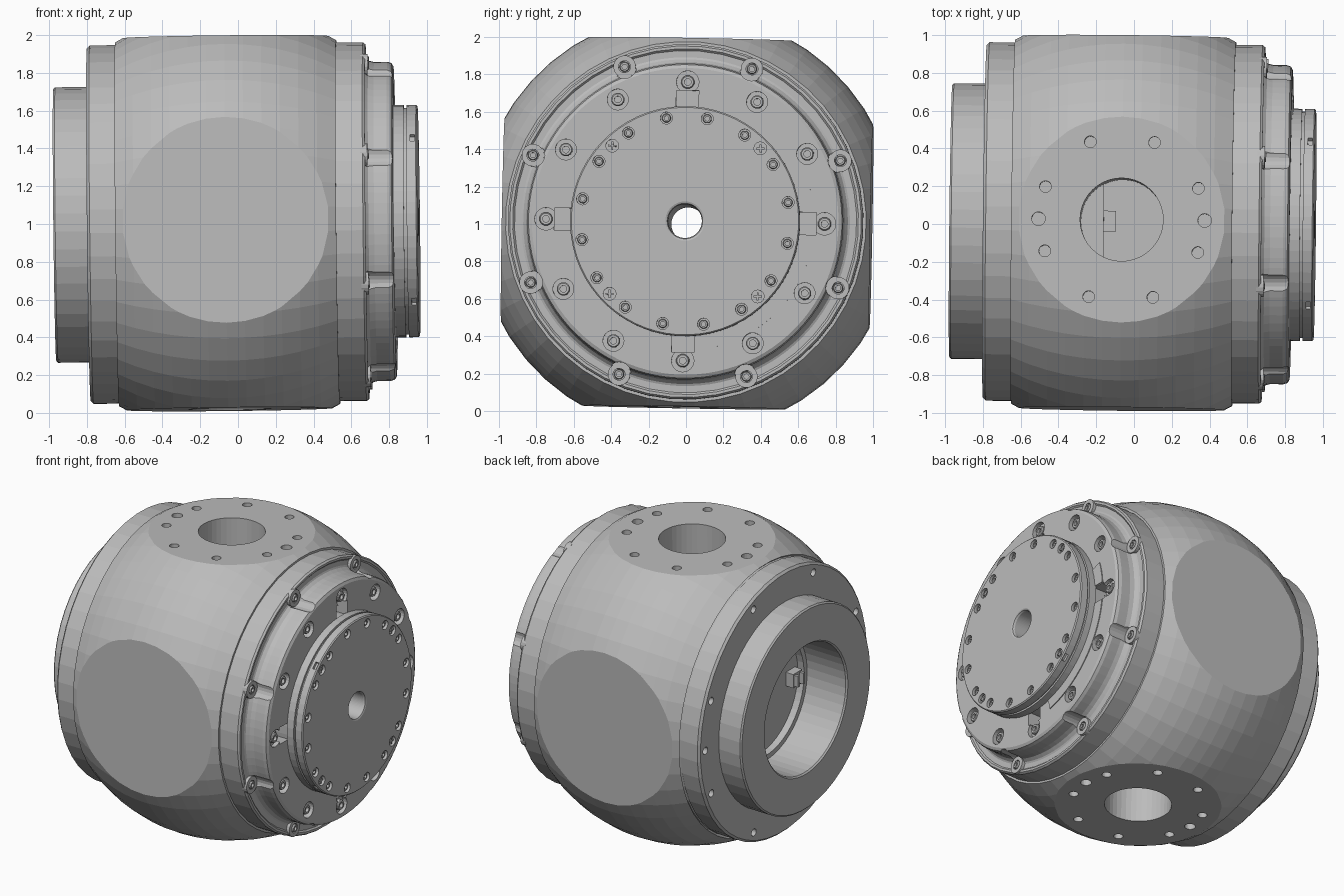
import bpy, bmesh, math
from mathutils import Matrix, Vector

cube = bpy.data.objects.get("Cube")
if cube:
    bpy.data.objects.remove(cube, do_unlink=True)

grey = bpy.data.materials.new("machined_grey")
grey.use_nodes = True
COL = (0.5, 0.5, 0.5, 1)
grey.diffuse_color = COL
grey.node_tree.nodes["Principled BSDF"].inputs["Base Color"].default_value = COL

# whole joint sits slightly askew
POSE = (Matrix.Translation((0, 0.005, 1.005)) @ Matrix.Rotation(-0.011, 4, 'Z')
        @ Matrix.Rotation(-0.011, 4, 'Y') @ Matrix.Rotation(-0.018, 4, 'X'))
MID = -0.055      # housing centre along the axis
FLAT = 0.985      # distance of the four flats
BALL = 1.128      # housing sphere radius


def revolve(bm, profile, seg=48, y=0, z=0):
    """Spin a closed (x, radius) profile about a line parallel to x."""
    rings = []
    for i in range(seg):
        a = math.tau * (i + 0.5) / seg
        rings.append([bm.verts.new((x, y + r * math.cos(a), z + r * math.sin(a)))
                      for x, r in profile])
    n = len(profile)
    for i in range(seg):
        p, q = rings[i], rings[(i + 1) % seg]
        for j in range(n):
            k = (j + 1) % n
            bm.faces.new((p[j], p[k], q[k], q[j]))
    bmesh.ops.remove_doubles(bm, verts=bm.verts, dist=1e-5)
    bmesh.ops.recalc_face_normals(bm, faces=bm.faces)


def rod(bm, start, end, r, seg=20):
    start, end = Vector(start), Vector(end)
    d = end - start
    m = Matrix.Translation((start + end) / 2) @ d.to_track_quat('Z', 'Y').to_matrix().to_4x4()
    bmesh.ops.create_cone(bm, cap_ends=True, segments=seg, radius1=r, radius2=r,
                          depth=d.length, matrix=m)


def box(bm, lo, hi, turn=0):
    lo, hi = Vector(lo), Vector(hi)
    m = (Matrix.Rotation(turn, 4, 'X') @ Matrix.Translation((lo + hi) / 2)
         @ Matrix.Diagonal((*(hi - lo), 1)))
    bmesh.ops.create_cube(bm, size=1, matrix=m)


def make(name, bm):
    me = bpy.data.meshes.new(name)
    bm.to_mesh(me)
    bm.free()
    me.materials.append(grey)
    ob = bpy.data.objects.new(name, me)
    bpy.context.collection.objects.link(ob)
    return ob


def turned(name, profile, seg=48):
    bm = bmesh.new()
    revolve(bm, profile, seg)
    return make(name, bm)


def boolean(ob, bm, op='DIFFERENCE'):
    cutter = make("cutter", bm)
    cutter.hide_render = True
    mod = ob.modifiers.new("cut", 'BOOLEAN')
    mod.operation, mod.solver, mod.object = op, 'EXACT', cutter
    dg = bpy.context.evaluated_depsgraph_get()
    me = bpy.data.meshes.new_from_object(ob.evaluated_get(dg))
    ob.modifiers.clear()
    ob.data = me
    bpy.data.objects.remove(cutter, do_unlink=True)


def around(r, angles):
    return [(r * math.cos(math.radians(a)), r * math.sin(math.radians(a))) for a in angles]


def drill(ob, spots, r, x0, x1):
    bm = bmesh.new()
    for y, z in spots:
        rod(bm, (x0, y, z), (x1, y, z), r)
    boolean(ob, bm)


def screws(name, spots, r, x0, x1):
    bm = bmesh.new()
    mid = x1 - 0.02
    for y, z in spots:
        revolve(bm, [(x0, 0), (x0, r), (x1 - 0.006, r), (x1, r * 0.85), (x1, r * 0.5),
                     (mid, r * 0.5), (mid, 0)], 12, y, z)
    return make(name, bm)


OUTER = [22.5 + 45 * i for i in range(8)]
PLATE = [30, 60, 120, 150, 210, 240, 300, 330]
QUARTERS = [0, 90, 180, 270]

# housing: ball with open back, shaft hole and four flats
arc = []
for i in range(13):
    x = 0.585 - 1.17 * i / 12
    arc.append((MID + x, math.sqrt(BALL ** 2 - x * x)))
housing = turned("housing", [(-0.625, 0.95), (-0.64, 0.94), (-0.64, 0.46), (-0.6, 0.46),
                             (-0.6, 0.09), (0.53, 0.09), (0.53, 0.95)] + arc)
bm = bmesh.new()
box(bm, (-1, -FLAT, -FLAT), (1, FLAT, FLAT))
boolean(housing, bm, 'INTERSECT')

# ports and screw holes on the top and bottom flats
bm = bmesh.new()
holes = [(sx * x, sy * y) for x, y in ((0.17, 0.41), (0.405, 0.17)) for sx in (-1, 1) for sy in (-1, 1)]
holes += [(0.44, 0), (-0.44, 0)]
for s in (-1, 1):
    rod(bm, (MID, 0, s * 0.45), (MID, 0, s * 1.1), 0.22, 40)
    for x, y in holes:
        r = 0.036 if y == 0 else 0.031
        rod(bm, (MID + x, y, s * 0.88), (MID + x, y, s * 1.1), r)
boolean(housing, bm)
bm = bmesh.new()
for s in (-1, 1):
    box(bm, (-0.36, -0.24, min(s * 0.4, s * 0.5)), (-0.155, 0.24, max(s * 0.4, s * 0.5)))
    box(bm, (-0.155, -0.055, min(s * 0.4, s * 0.48)), (-0.09, 0.055, max(s * 0.4, s * 0.48)))
make("port_inner_blocks", bm)

# rear flange and stepped rear ring
rear = turned("rear_flange", [(-0.64, 0.46), (-0.64, 0.95), (-0.775, 0.95), (-0.79, 0.935), (-0.79, 0.46)])
drill(rear, around(0.88, OUTER + [0]), 0.026, -0.72, -0.85)
turned("rear_ring", [(-0.79, 0.46), (-0.79, 0.73), (-0.96, 0.73), (-0.97, 0.72), (-0.97, 0.47), (-0.96, 0.46)])
turned("rear_inner_lip", [(-0.6, 0.425), (-0.6, 0.46), (-0.65, 0.46), (-0.65, 0.425)])
bm = bmesh.new()
box(bm, (-0.66, -0.39, -0.05), (-0.6, -0.29, 0.05))
box(bm, (-0.69, -0.38, -0.04), (-0.66, -0.36, 0.04))
box(bm, (-0.69, -0.32, -0.04), (-0.66, -0.30, 0.04))
make("rear_connector", bm)

# front flange with thin rim
turned("front_flange", [(0.53, 0.09), (0.53, 0.95), (0.672, 0.95), (0.685, 0.94),
                        (0.685, 0.925), (0.675, 0.915), (0.675, 0.09)])

# front plate: filleted foot, scalloped edge, counterbores and radial slots
plate = turned("front_plate", [(0.67, 0.09), (0.67, 0.89), (0.68, 0.868), (0.70, 0.852), (0.73, 0.845),
                               (0.80, 0.845), (0.822, 0.838), (0.832, 0.82), (0.832, 0.09)], 96)
drill(plate, around(0.89, OUTER), 0.065, 0.69, 0.9)
drill(plate, around(0.745, PLATE), 0.056, 0.78, 0.9)
drill(plate, around(0.745, QUARTERS), 0.06, 0.80, 0.9)
bm = bmesh.new()
for a in QUARTERS:
    box(bm, (0.73, 0.56, -0.06), (0.9, 0.70, 0.06), math.radians(a))
boolean(plate, bm)
bm = bmesh.new()
for y, z in around(0.89, OUTER):
    revolve(bm, [(0.66, 0), (0.66, 0.06), (0.698, 0.06), (0.698, 0.032), (0.68, 0.032), (0.68, 0)], 20, y, z)
make("edge_screw_seats", bm)
screws("edge_screws", around(0.89, OUTER), 0.027, 0.67, 0.705)
screws("plate_screws", around(0.745, PLATE), 0.036, 0.77, 0.822)
screws("slot_screws", around(0.745, QUARTERS), 0.036, 0.79, 0.83)

# shallow raised sector beside the hub
bm = bmesh.new()
sector = []
for r, order in ((0.69, range(19, -77, -5)), (0.6, range(-76, 20, 5))):
    sector += [bm.verts.new((0.83, y, z)) for y, z in around(r, order)]
face = bm.faces.new(sector)
ext = bmesh.ops.extrude_face_region(bm, geom=[face])
bmesh.ops.translate(bm, vec=(0.008, 0, 0), verts=[v for v in ext["geom"] if isinstance(v, bmesh.types.BMVert)])
bmesh.ops.recalc_face_normals(bm, faces=bm.faces)
arc_pad = make("raised_sector", bm)
bm = bmesh.new()
box(bm, (0.7, 0.56, -0.065), (0.9, 0.82, 0.065))
boolean(arc_pad, bm)

# output hub with groove, screw circle and rounded shaft hole
hub = turned("output_hub", [(0.72, 0.09), (0.72, 0.60), (0.83, 0.60), (0.83, 0.615), (0.885, 0.615),
                            (0.885, 0.60), (0.90, 0.60), (0.90, 0.615), (0.95, 0.615), (0.957, 0.608),
                            (0.957, 0.105), (0.953, 0.095), (0.94, 0.09)], 64)
ring = around(0.56, [11.25 + 22.5 * i for i in range(16)])
diagonals = around(0.56, [45, 135, 225, 315])
drill(hub, ring, 0.032, 0.91, 1.0)
drill(hub, diagonals, 0.034, 0.935, 1.0)
screws("hub_screws", ring, 0.024, 0.90, 0.945)
bm = bmesh.new()
for y, z in diagonals:
    box(bm, (0.93, y - 0.022, z - 0.005), (0.95, y + 0.022, z + 0.005))
    box(bm, (0.93, y - 0.005, z - 0.022), (0.95, y + 0.005, z + 0.022))
make("hub_cross_pins", bm)
# small side notches beside the diagonal pins
bm = bmesh.new()
for a in (45, 135, 225, 315):
    box(bm, (0.92, 0.595, -0.025), (0.945, 0.65, 0.025), math.radians(a))
boolean(hub, bm)

# apply the slight tilt to every part
for ob in bpy.context.collection.objects:
    if ob.type == 'MESH' and grey.name in ob.data.materials:
        ob.data.transform(POSE)
